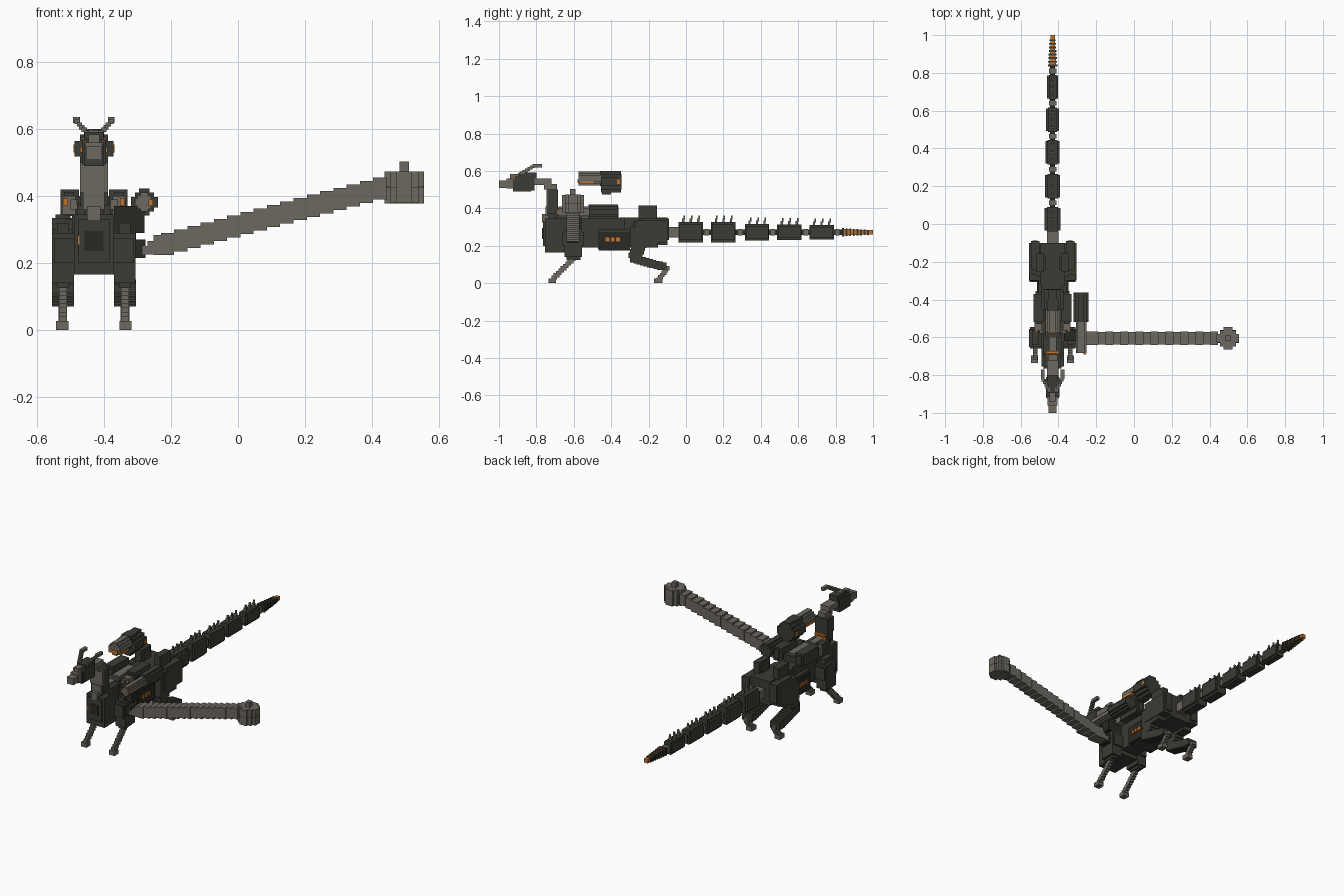
import bpy, bmesh, math
from mathutils import Vector

cube = bpy.data.objects.get("Cube")
if cube:
    bpy.data.objects.remove(cube, do_unlink=True)

CX = -0.431  # centre line of the creature


def material(name, rgb):
    m = bpy.data.materials.new(name)
    m.use_nodes = True
    m.diffuse_color = (*rgb, 1)
    m.node_tree.nodes["Principled BSDF"].inputs["Base Color"].default_value = (*rgb, 1)
    return m


DARK = material("dark olive armour", (0.045, 0.045, 0.036))
BLACK = material("near black joints", (0.022, 0.022, 0.018))
GREY = material("warm grey metal", (0.15, 0.14, 0.115))
ORANGE = material("orange glow", (0.55, 0.17, 0.02))


def part(name, mat, boxes, mirror=False):
    """One object from boxes (x0, x1, y0, y1, z0, z1); x is measured from the centre line."""
    bm = bmesh.new()
    for side in ((1, -1) if mirror else (1,)):
        for x0, x1, y0, y1, z0, z1 in boxes:
            c = Vector((CX + side * (x0 + x1) / 2, (y0 + y1) / 2, (z0 + z1) / 2))
            s = (abs(x1 - x0), abs(y1 - y0), abs(z1 - z0))
            for v in bmesh.ops.create_cube(bm, size=1)["verts"]:
                v.co = Vector(a * b for a, b in zip(v.co, s)) + c
    me = bpy.data.meshes.new(name)
    bm.to_mesh(me)
    bm.free()
    me.materials.append(mat)
    ob = bpy.data.objects.new(name, me)
    bpy.context.collection.objects.link(ob)
    return ob


def steps(a, b, n, size):
    """Staircase of n boxes from point a to point b."""
    out = []
    for i in range(n):
        t = i / (n - 1)
        p = [u + (v - u) * t for u, v in zip(a, b)]
        out.append(tuple(q for k in range(3) for q in (p[k] - size[k] / 2, p[k] + size[k] / 2)))
    return out


def disc(axis, c, r, half):
    """Blocky round drum made of overlapping boxes, along axis 0, 1 or 2."""
    out = []
    for i, (fa, fb) in enumerate(((1, 0.4), (0.72, 0.72), (0.4, 1))):
        h = [0, 0, 0]
        h[axis] = half - 0.0006 * i
        u, w = [k for k in range(3) if k != axis]
        h[u], h[w] = r * fa, r * fb
        out.append(tuple(q for k in range(3) for q in (c[k] - h[k], c[k] + h[k])))
    return out


# Torso
part("torso", DARK, [
    (-.06, .06, -.755, -.56, .165, .345), (-.048, .048, -.765, -.66, .20, .33),
    (-.05, .05, -.70, -.58, .33, .375), (-.055, .055, -.58, -.30, .19, .35),
    (-.075, .075, -.47, -.30, .18, .29), (-.065, .065, -.33, -.10, .205, .35),
    (-.04, .04, -.60, -.38, .35, .385), (-.085, .085, -.28, -.13, .24, .33)])
part("chest_panel", BLACK, [(-.028, .028, -.769, -.76, .235, .295)])
part("chest_light", ORANGE, [(-.049, -.043, -.768, -.75, .255, .28)])
part("back_plate", GREY, [(-.025, .025, -.56, -.40, .38, .395), (-.02, .02, -.68, -.58, .37, .385)])
part("flank_box", BLACK, [(.07, .083, -.465, -.30, .175, .275)], True)
part("flank_lights", ORANGE,
     [(.08, .09, y, y + .02, .222, .245) for y in (-.43, -.402, -.374)], True)

# Back pods on both sides
part("front_pods", DARK, [(.045, .10, -.52, -.37, .345, .42), (.06, .09, -.53, -.36, .355, .41)], True)
part("pod_noses", GREY, [(.055, .095, -.565, -.52, .345, .40), (.05, .07, -.58, -.52, .36, .39)], True)
part("pod_lights", ORANGE, [(.078, .092, -.572, -.56, .372, .393)], True)
part("rear_pods", DARK, [(.045, .085, -.255, -.155, .34, .415), (.035, .06, -.24, -.17, .33, .40)], True)

# Neck and head
part("neck", DARK, [(-.042, .042, -.74, -.685, .37, .50), (-.03, .03, -.735, -.675, .33, .37)])
part("neck_front", GREY, [(-.042, .042, -.746, -.738, .41, .50), (-.032, .032, -.75, -.738, .36, .41),
                          (-.02, .02, -.77, -.735, .325, .37)])
part("neck_bands", ORANGE, [(-.036, .036, -.70, -.672, z, z + .01) for z in (.375, .395)])
part("nape", GREY, [(-.025, .025, -.76, -.69, .50, .53), (-.03, .03, -.81, -.72, .525, .56)])
part("head", DARK, [(-.036, .036, -.915, -.81, .495, .57), (-.028, .028, -.895, -.80, .56, .592),
                    (-.03, .03, -.925, -.83, .49, .555)])
part("snout", GREY, [(-.026, .026, -.96, -.91, .505, .56), (-.022, .022, -1.0, -.95, .508, .548),
                     (-.016, .016, -.94, -.84, .56, .584)])
part("eyes", ORANGE, [(.03, .034, -.922, -.905, .558, .567)], True)
part("horns", GREY, steps((.022, -.875, .59), (.05, -.82, .622), 5, (.016, .026, .013))
     + [(.042, .062, -.82, -.77, .618, .636)], True)

# Floating cannon above the back
gun = (0, -.40, .542)
part("top_cannon_body", DARK, disc(1, gun, .058, .055) + [(-.03, .03, -.46, -.40, .52, .60),
                                                          (-.02, .02, -.45, -.40, .475, .50)])
part("top_cannon_muzzle", GREY, disc(1, (0, -.515, .56), .038, .06))
part("top_cannon_lights", ORANGE, [(-.041, .041, -.57, -.49, .53, .545), (-.025, .025, -.579, -.57, .535, .555),
                                   (-.061, .061, -.37, -.352, .53, .555)])

# Side cannon beside the body
side = .151
part("side_cannon_body", DARK, disc(1, (side, -.44, .382), .04, .078))
part("side_cannon_barrel", GREY, disc(1, (side, -.60, .382), .028, .084))
part("side_cannon_light", ORANGE, [(side + .012, side + .026, -.692, -.67, .37, .39)])
part("side_cannon_mount", BLACK, [(.06, side, -.62, -.56, .29, .37)])

# Front legs
part("shoulders", DARK, [(.06, .125, -.65, -.555, .14, .29), (.075, .11, -.64, -.565, .125, .32),
                         (.05, .12, -.66, -.545, .20, .275)], True)
part("front_shins", GREY, steps((.093, -.605, .13), (.093, -.705, .03), 9, (.024, .03, .022)), True)
part("front_feet", GREY, [(.076, .113, -.735, -.695, 0, .026)], True)

# Hind legs
part("hips", DARK, [(.06, .126, -.27, -.10, .215, .335), (.065, .122, -.30, -.15, .19, .30),
                    (.07, .115, -.24, -.09, .23, .345)], True)
part("thighs", DARK, steps((.093, -.235, .24), (.093, -.27, .15), 6, (.058, .075, .03)), True)
part("lower_legs", DARK, steps((.093, -.275, .13), (.093, -.13, .09), 9, (.066, .05, .04)), True)
part("hind_shins", GREY, steps((.093, -.10, .08), (.093, -.145, .02), 6, (.026, .026, .022)), True)
part("hind_feet", GREY, [(.076, .113, -.17, -.125, 0, .026)], True)

# Long arm with a drum-shaped mace, on one side only
A0, A1, N = .20, .875, 17
w = (A1 - A0) / N
arm = [(.146, .175, -.638, -.572, .225, .25), (.16, .185, -.638, -.572, .225, .265),
       (.178, .21, -.64, -.57, .224, .283)]
for i in range(N):
    zc = .257 + .166 * i / (N - 1)
    g = .002 * (i % 2)
    arm.append((A0 + i * w, A0 + (i + 1) * w, -.64 + g, -.57 - g, zc - .033, zc + .033))
part("arm", GREY, arm)
part("arm_socket", BLACK, [(.11, .155, -.635, -.575, .215, .27)])
mace = (.928, -.605, .426)
part("mace_head", GREY, disc(2, mace, .059, .048))
part("mace_band", BLACK, disc(2, (.928, -.605, .427), .0595, .0015))
part("mace_knob", GREY, [(.914, .942, -.62, -.59, .47, .503)])

# Tail: armoured segments, joints, spikes
ZT = .272
part("tail_root", GREY, [(-.03, .03, -.11, -.04, .245, .30)])
part("tail_core", BLACK, [(-.014, .014, -.05, .85, ZT - .014, ZT + .014)])
part("tail_joints", GREY, [(-.02, .02, y - .012, y + .012, ZT - .018, ZT + .018)
                           for y in (.112, .29, .465, .64, .81)])
segments, spikes = [], []
for y, half_w, half_h in ((.025, .042, .054), (.20, .04, .054), (.38, .037, .044),
                          (.552, .034, .041), (.725, .029, .038)):
    segments += [(-half_w, half_w, y - .06, y + .06, ZT - half_h * .75, ZT + half_h * .75),
                 (-half_w * .7, half_w * .7, y - .065, y + .065, ZT - half_h, ZT + half_h)]
    for k in (-.04, 0, .04):
        top = ZT + half_h
        spikes += [(-.008, .008, y + k - .006, y + k + .006, top - .01, top + .02),
                   (-.005, .005, y + k + .001, y + k + .009, top + .015, top + .036)]
part("tail_segments", DARK, segments)
part("tail_spikes", GREY, spikes)

# Striped tail tip
rings = [(.835 + i * .019, .022 - .0012 * i) for i in range(8)]
part("tail_tip_core", ORANGE, [(-.012, .012, .83, 1.0, ZT - .012, ZT + .012)]
     + [(-r + .004, r - .004, y + .009, y + .019, ZT - r + .004, ZT + r - .004) for y, r in rings])
part("tail_tip_rings", DARK, [(-r - .003, r + .003, y, y + .010, ZT - r, ZT + r) for y, r in rings])
